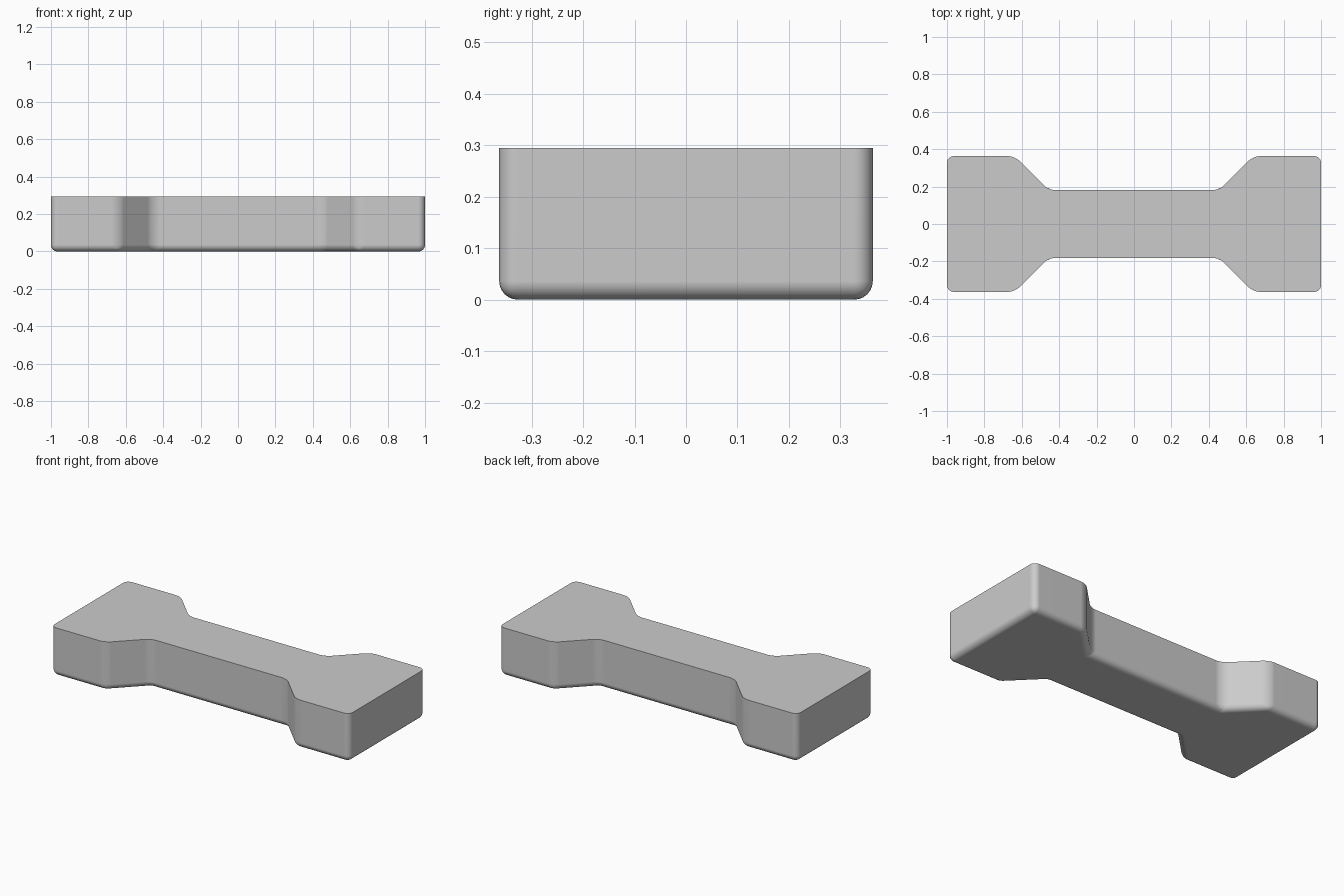
import bpy
import bmesh

cube = bpy.data.objects.get("Cube")
if cube:
    bpy.data.objects.remove(cube, do_unlink=True)

HEIGHT = 0.295
RADIUS = 0.036

# Plain grey material
grey = bpy.data.materials.new("light grey")
grey.use_nodes = True
colour = (0.6, 0.6, 0.6, 1.0)
grey.diffuse_color = colour
grey.node_tree.nodes["Principled BSDF"].inputs["Base Color"].default_value = colour

# Outline: one quarter, mirrored round counter-clockwise
quarter = [(1.0, 0.363), (0.638, 0.363), (0.456, 0.181)]
outline = quarter + [(-x, y) for x, y in reversed(quarter)]
outline += [(-x, -y) for x, y in outline]

# Extrude the outline into a solid block
bm = bmesh.new()
base = bm.faces.new([bm.verts.new((x, y, 0)) for x, y in outline])
extruded = bmesh.ops.extrude_face_region(bm, geom=[base], use_keep_orig=True)
for v in extruded["geom"]:
    if isinstance(v, bmesh.types.BMVert):
        v.co.z = HEIGHT
bmesh.ops.recalc_face_normals(bm, faces=bm.faces)

# Round the bottom and upright edges, leaving the top rim sharp
rounded = [e for e in bm.edges if min(v.co.z for v in e.verts) < 0.001]
bmesh.ops.bevel(bm, geom=rounded, offset=RADIUS, offset_type='OFFSET',
                segments=6, profile=0.5, affect='EDGES', clamp_overlap=True)
bmesh.ops.recalc_face_normals(bm, faces=bm.faces)

mesh = bpy.data.meshes.new("dumbbell_block")
bm.to_mesh(mesh)
bm.free()
mesh.materials.append(grey)
block = bpy.data.objects.new("dumbbell_block", mesh)
bpy.context.collection.objects.link(block)

# Smooth fillets with flat main faces
bpy.ops.object.select_all(action='DESELECT')
block.select_set(True)
bpy.context.view_layer.objects.active = block
bpy.ops.object.shade_smooth_by_angle(angle=0.6)
weighted = block.modifiers.new("flat face normals", 'WEIGHTED_NORMAL')
weighted.keep_sharp = True
